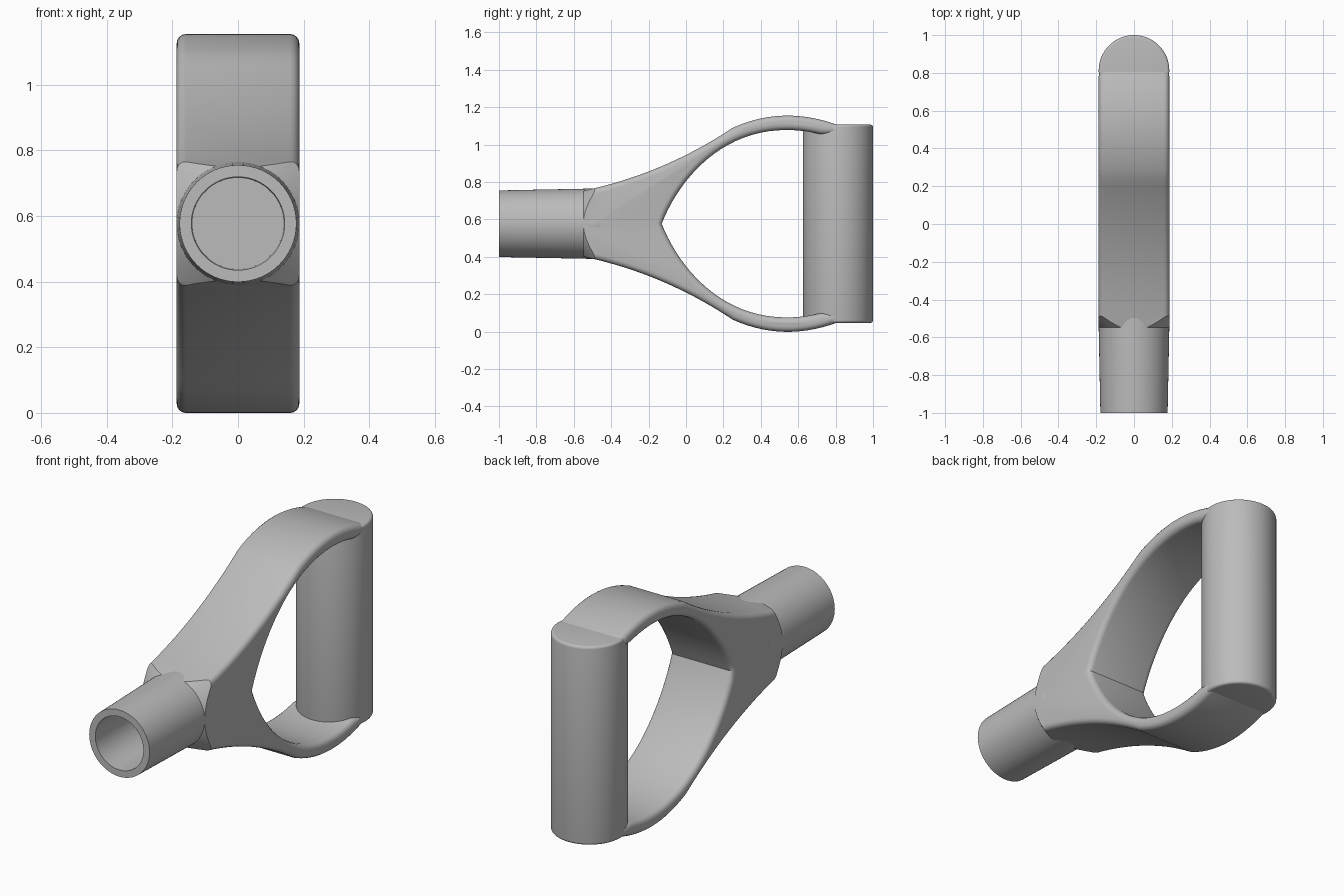
import bpy, bmesh, math
from mathutils import Vector

if "Cube" in bpy.data.objects:
    bpy.data.objects.remove(bpy.data.objects["Cube"])

MID = 0.577      # height of the symmetry plane
HALF = 0.187     # half width of the yoke and radius of the grip

grey = bpy.data.materials.new("grey plastic")
grey.use_nodes = True
grey.diffuse_color = (0.5, 0.5, 0.5, 1)
grey.node_tree.nodes["Principled BSDF"].inputs["Base Color"].default_value = (0.5, 0.5, 0.5, 1)


def make_object(name, bm):
    bmesh.ops.recalc_face_normals(bm, faces=bm.faces)
    mesh = bpy.data.meshes.new(name)
    bm.to_mesh(mesh)
    bm.free()
    mesh.materials.append(grey)
    obj = bpy.data.objects.new(name, mesh)
    bpy.context.collection.objects.link(obj)
    return obj


def smooth(obj, angle=35):
    bpy.ops.object.select_all(action='DESELECT')
    obj.select_set(True)
    bpy.context.view_layer.objects.active = obj
    bpy.ops.object.shade_smooth_by_angle(angle=math.radians(angle))


def bezier(points, steps):
    """Sample a Bezier curve of any degree, leaving out its last point."""
    result = []
    for i in range(steps):
        row, t = [Vector(p) for p in points], i / steps
        while len(row) > 1:
            row = [a.lerp(b, t) for a, b in zip(row, row[1:])]
        result.append(row[0])
    return result


def lathe(name, profile, axis, sides=64):
    """Turn (radius, distance) points around the y or z axis."""
    bm = bmesh.new()
    rings = []
    for r, d in profile:
        ring = []
        for i in range(sides):
            a = 2 * math.pi * i / sides
            u, v = r * math.cos(a), r * math.sin(a)
            ring.append(bm.verts.new((u, d, MID + v) if axis == 'y' else (u, v, d)))
        rings.append(ring)
    for a, b in zip(rings, rings[1:]):
        for i in range(sides):
            j = (i + 1) % sides
            bm.faces.new((a[i], a[j], b[j], b[i]))
    bm.faces.new(rings[0])
    bm.faces.new(rings[-1])
    return make_object(name, bm)


# Yoke: forked side profile, mirrored top to bottom
outer = [Vector((-0.56, 0.749))]
outer += bezier([(-0.5, 0.764), (-0.1, 0.857), (0.25, 1.09)], 14)
outer += bezier([(0.25, 1.09), (0.52, 1.212), (0.81, 1.105)], 14)
outer.append(Vector((0.81, 1.105)))
inner = bezier([(-0.13, MID), (-0.03, 0.83), (0.2, 1.08), (0.54, 1.078)], 20)
inner += bezier([(0.54, 1.078), (0.63, 1.078), (0.72, 1.055)], 6)
inner += [Vector((0.72, 1.055)), Vector((0.81, 1.055))]
upper = outer + inner[::-1]
lower = [Vector((p.x, 2 * MID - p.y)) for p in upper[-2::-1]]

bm = bmesh.new()
face = bm.faces.new([bm.verts.new((-HALF, p.x, p.y)) for p in upper + lower])
extruded = bmesh.ops.extrude_face_region(bm, geom=[face])
bmesh.ops.translate(bm, vec=(2 * HALF, 0, 0),
                    verts=[g for g in extruded["geom"] if isinstance(g, bmesh.types.BMVert)])
bmesh.ops.recalc_face_normals(bm, faces=bm.faces)
rims = [e for e in bm.edges if abs(e.verts[0].co.x - e.verts[1].co.x) < 0.001
        and min(v.co.y for v in e.verts) > -0.57
        and max(v.co.y for v in e.verts) > -0.55]
bmesh.ops.bevel(bm, geom=rims, offset=0.03, offset_type='OFFSET', segments=4,
                profile=0.5, affect='EDGES', clamp_overlap=True)
yoke = make_object("yoke", bm)

# Conical trim of the yoke's corners where it meets the socket
trim = lathe("trim_cone", [(0.18, -0.555), (0.29, -0.455), (1.2, -0.3), (1.2, 1.2)], 'y')
trim.hide_render = True
cut = yoke.modifiers.new("corner trim", 'BOOLEAN')
cut.operation, cut.solver, cut.object = 'INTERSECT', 'EXACT', trim
bpy.ops.object.select_all(action='DESELECT')
yoke.select_set(True)
bpy.context.view_layer.objects.active = yoke
bpy.ops.object.modifier_apply(modifier=cut.name)
bpy.data.objects.remove(trim)
smooth(yoke)

# Socket: slightly tapered tube with a blind bore
socket = lathe("socket", [(0.17, -0.42), (0.188, -0.46), (0.188, -0.5), (0.178, -1.0),
                          (0.142, -1.0), (0.139, -0.56)], 'y')
smooth(socket)

# Grip: upright round bar with softened rims
low, high, soft = 0.047, 1.107, 0.014
rim = [(HALF - soft * (1 - math.sin(a)), soft * (1 - math.cos(a)))
       for a in (math.pi / 2 * i / 4 for i in range(5))]
grip = lathe("grip", [(r, low + d) for r, d in rim] + [(r, high - d) for r, d in rim[::-1]], 'z')
grip.location.y = 0.813
smooth(grip)
